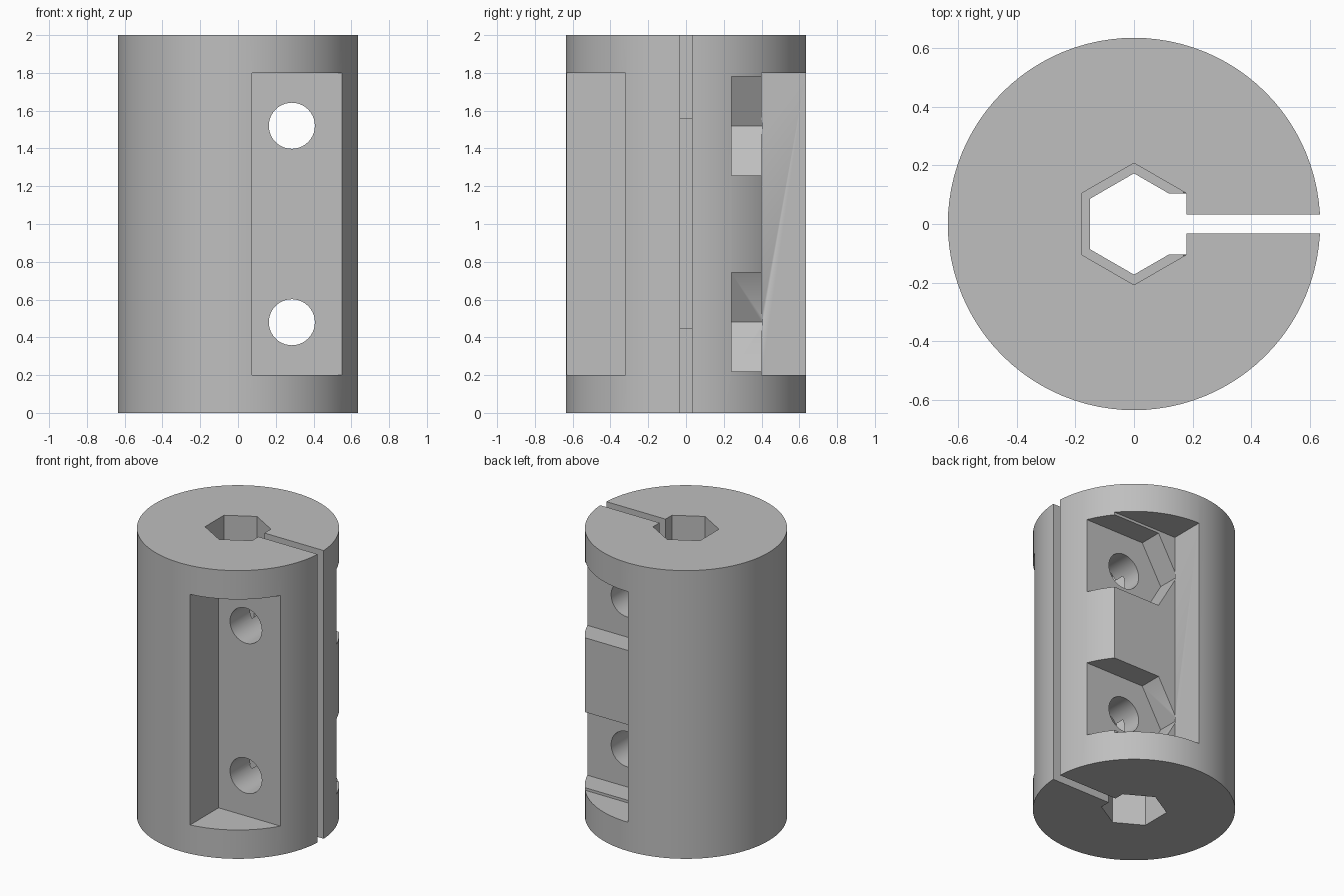
import bpy, math
from mathutils import Matrix

if "Cube" in bpy.data.objects:
    bpy.data.objects.remove(bpy.data.objects["Cube"])

R, H = 0.636, 2.0
HOLE_X, HOLE_Z = 0.285, (0.48, 1.52)

grey = bpy.data.materials.new("grey")
grey.diffuse_color = (0.52, 0.52, 0.52, 1)
grey.use_nodes = True
grey.node_tree.nodes["Principled BSDF"].inputs["Base Color"].default_value = grey.diffuse_color


def prism(name, outline, depth, matrix=Matrix()):
    """Extrude a counter-clockwise outline from z = 0 up to depth, then place it."""
    n = len(outline)
    verts = [(x, y, z) for z in (0, depth) for x, y in outline]
    faces = [tuple(reversed(range(n))), tuple(range(n, 2 * n))]
    faces += [(i, (i + 1) % n, (i + 1) % n + n, i + n) for i in range(n)]
    mesh = bpy.data.meshes.new(name)
    mesh.from_pydata(verts, [], faces)
    mesh.transform(matrix)
    mesh.materials.append(grey)
    obj = bpy.data.objects.new(name, mesh)
    bpy.context.collection.objects.link(obj)
    return obj


def ring(radius, sides, start=0.0):
    return [(radius * math.cos(start + math.tau * i / sides),
             radius * math.sin(start + math.tau * i / sides)) for i in range(sides)]


def box(name, x0, x1, y0, y1, z0, z1):
    return prism(name, [(x0, y0), (x1, y0), (x1, y1), (x0, y1)], z1 - z0,
                 Matrix.Translation((0, 0, z0)))


def up(z):
    return Matrix.Translation((0, 0, z))


def along_y(x, y, z):
    """Local x stays x, local y becomes -z, local z becomes y."""
    return Matrix.Translation((x, y, z)) @ Matrix.Rotation(-math.pi / 2, 4, 'X')


body = prism("clamp_body", ring(R, 96), H)

# Stepped hexagonal bore: narrow middle, wider sockets at both ends
cutters = [
    prism("bore_cutter", ring(0.173, 6, math.pi / 6), H + 0.4, up(-0.2)),
    prism("lower_socket_cutter", ring(0.208, 6, math.pi / 6), 0.645, up(-0.2)),
    prism("upper_socket_cutter", ring(0.208, 6, math.pi / 6), 0.64, up(1.56)),
    box("bore_relief_cutter", 0.0, 0.179, -0.1035, 0.1035, -0.3, H + 0.3),
    # Clamping slit on the right
    box("slit_cutter", 0.08, 0.9, -0.033, 0.033, -0.4, H + 0.4),
    # Front and back screw recesses
    box("front_recess_cutter", 0.075, 0.9, -0.9, -0.32, 0.2, 1.8),
    box("back_recess_cutter", 0.0, 0.9, 0.4, 0.9, 0.2, 1.8),
]

# Nut pockets, pointed inward and open to the right, and the screw holes
apothem = 0.262
nut_r = apothem / math.cos(math.pi / 6)
nut = [(-nut_r, 0), (-nut_r / 2, -apothem), (0.6, -apothem),
       (0.6, apothem), (-nut_r / 2, apothem)]
for z in HOLE_Z:
    cutters.append(prism("nut_pocket_cutter", nut, 0.162, along_y(HOLE_X, 0.24, z)))
    cutters.append(prism("screw_hole_cutter", ring(0.122, 40), 2, along_y(HOLE_X, -1, z)))

for cutter in cutters:
    cutter.hide_render = True
    mod = body.modifiers.new(cutter.name, 'BOOLEAN')
    mod.operation = 'DIFFERENCE'
    mod.solver = 'EXACT'
    mod.object = cutter

# Bake the cuts and remove the cutters
deps = bpy.context.evaluated_depsgraph_get()
deps.update()
result = bpy.data.meshes.new_from_object(body.evaluated_get(deps))
body.modifiers.clear()
body.data = result
for cutter in cutters:
    bpy.data.objects.remove(cutter)
body.data.materials.clear()
body.data.materials.append(grey)
for poly in body.data.polygons:
    poly.material_index = 0

bpy.ops.object.select_all(action='DESELECT')
body.select_set(True)
bpy.context.view_layer.objects.active = body
bpy.ops.object.shade_smooth_by_angle(angle=math.radians(30))
